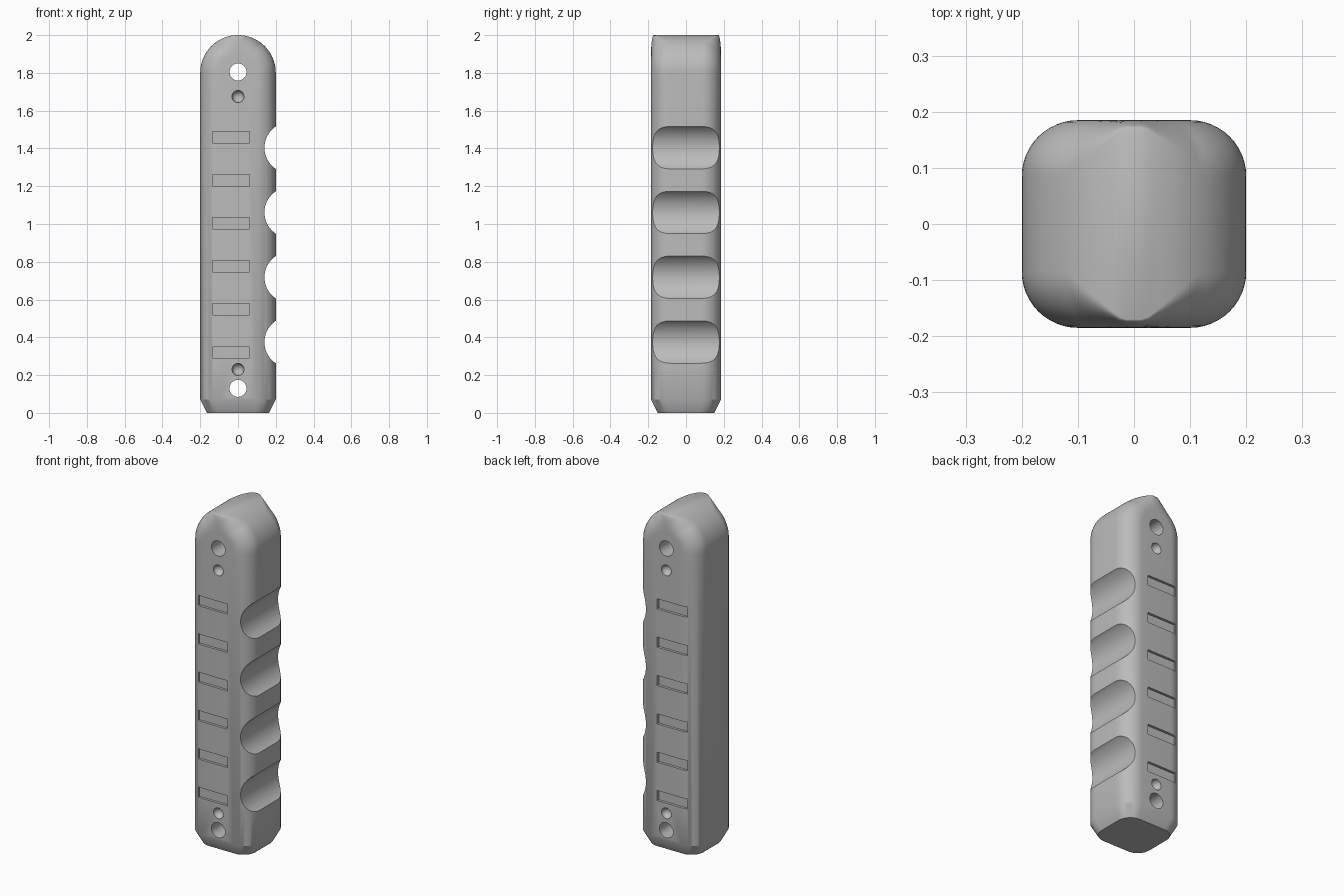
import bpy, bmesh
from math import sin, cos, pi, degrees
from mathutils import Matrix, Vector

if "Cube" in bpy.data.objects:
    bpy.data.objects.remove(bpy.data.objects["Cube"])

HALF_X, HALF_Y, ARCH_Z, FILLET = 0.2, 0.185, 1.8, 0.1

grey = bpy.data.materials.new("grey plastic")
grey.use_nodes = True
colour = (0.5, 0.5, 0.5, 1)
grey.diffuse_color = colour
grey.node_tree.nodes["Principled BSDF"].inputs["Base Color"].default_value = colour


def make_object(name, bm):
    bmesh.ops.recalc_face_normals(bm, faces=bm.faces)
    mesh = bpy.data.meshes.new(name)
    bm.to_mesh(mesh)
    bm.free()
    obj = bpy.data.objects.new(name, mesh)
    bpy.context.collection.objects.link(obj)
    mesh.materials.append(grey)
    return obj


def section(bm, px, pz, nx, nz, half_y, inset, drop, steps=12):
    """Rounded strip across the depth at one outline point."""
    front = []
    for i in range(steps + 1):
        a = pi / 2 * i / steps
        d = inset * (1 - sin(a))
        front.append((px - nx * d, pz - nz * d, half_y - drop * (1 - cos(a))))
    pts = [(x, -y, z) for x, z, y in front] + [(x, y, z) for x, z, y in reversed(front)]
    return [bm.verts.new(p) for p in pts]


# Body: sections run up one side, over the arch and down the other
bm = bmesh.new()
rows = [section(bm, -0.165, 0, -1, 0, 0.15, 0.08, 0.08),
        section(bm, -HALF_X, 0.07, -1, 0, HALF_Y, FILLET, FILLET)]
ARC = 48
for i in range(ARC + 1):
    t = pi * i / ARC
    tilt = 90 - abs(90 - degrees(t))
    drop = max(0.015, min(FILLET, 0.015 + 0.0028 * (84 - tilt)))
    nx, nz = -cos(t), sin(t)
    rows.append(section(bm, HALF_X * nx, ARCH_Z + HALF_X * nz, nx, nz, HALF_Y, FILLET, drop))
rows += [section(bm, HALF_X, 0.07, 1, 0, HALF_Y, FILLET, FILLET),
         section(bm, 0.165, 0, 1, 0, 0.15, 0.08, 0.08)]
for a, b in zip(rows, rows[1:]):
    for k in range(len(a) - 1):
        bm.faces.new((a[k], a[k + 1], b[k + 1], b[k]))
# Flat front and back, sloped foot and underside
for k in (0, -1):
    bm.faces.new([r[k] for r in rows[1:-1]])
    bm.faces.new((rows[0][k], rows[1][k], rows[-2][k], rows[-1][k]))
bm.faces.new(rows[0] + rows[-1][::-1])
body = make_object("grip_body", bm)

# Cutters
cut = bmesh.new()


def cylinder(x, z, radius, segments):
    place = Matrix.Translation((x, 0, z)) @ Matrix.Rotation(pi / 2, 4, "X")
    bmesh.ops.create_cone(cut, cap_ends=True, segments=segments, radius1=radius,
                          radius2=radius, depth=0.6, matrix=place)


for i in range(4):                       # finger notches
    cylinder(0.275, 0.375 + 0.343 * i, 0.135, 64)
for z in (0.13, 1.805):                  # through holes
    cylinder(0, z, 0.045, 32)
for side in (-1, 1):
    for z in (0.23, 1.675):              # round dimples
        bmesh.ops.create_uvsphere(cut, u_segments=24, v_segments=16, radius=0.032,
                                  matrix=Matrix.Translation((0, side * HALF_Y, z)))
    for i in range(6):                   # thumb grooves
        size = Matrix.Diagonal(Vector((0.195, 0.03, 0.06, 1)))
        spot = Matrix.Translation((-0.0375, side * HALF_Y, 0.32 + 0.228 * i))
        bmesh.ops.create_cube(cut, size=1, matrix=spot @ size)
cutter = make_object("recess_cutter", cut)
cutter.hide_render = True

mod = body.modifiers.new("recesses", "BOOLEAN")
mod.operation = "DIFFERENCE"
mod.solver = "EXACT"
mod.object = cutter
bpy.context.view_layer.objects.active = body
body.select_set(True)
cutter.select_set(False)
bpy.ops.object.modifier_apply(modifier=mod.name)
bpy.data.objects.remove(cutter)
bpy.ops.object.shade_smooth_by_angle(angle=pi / 6)
